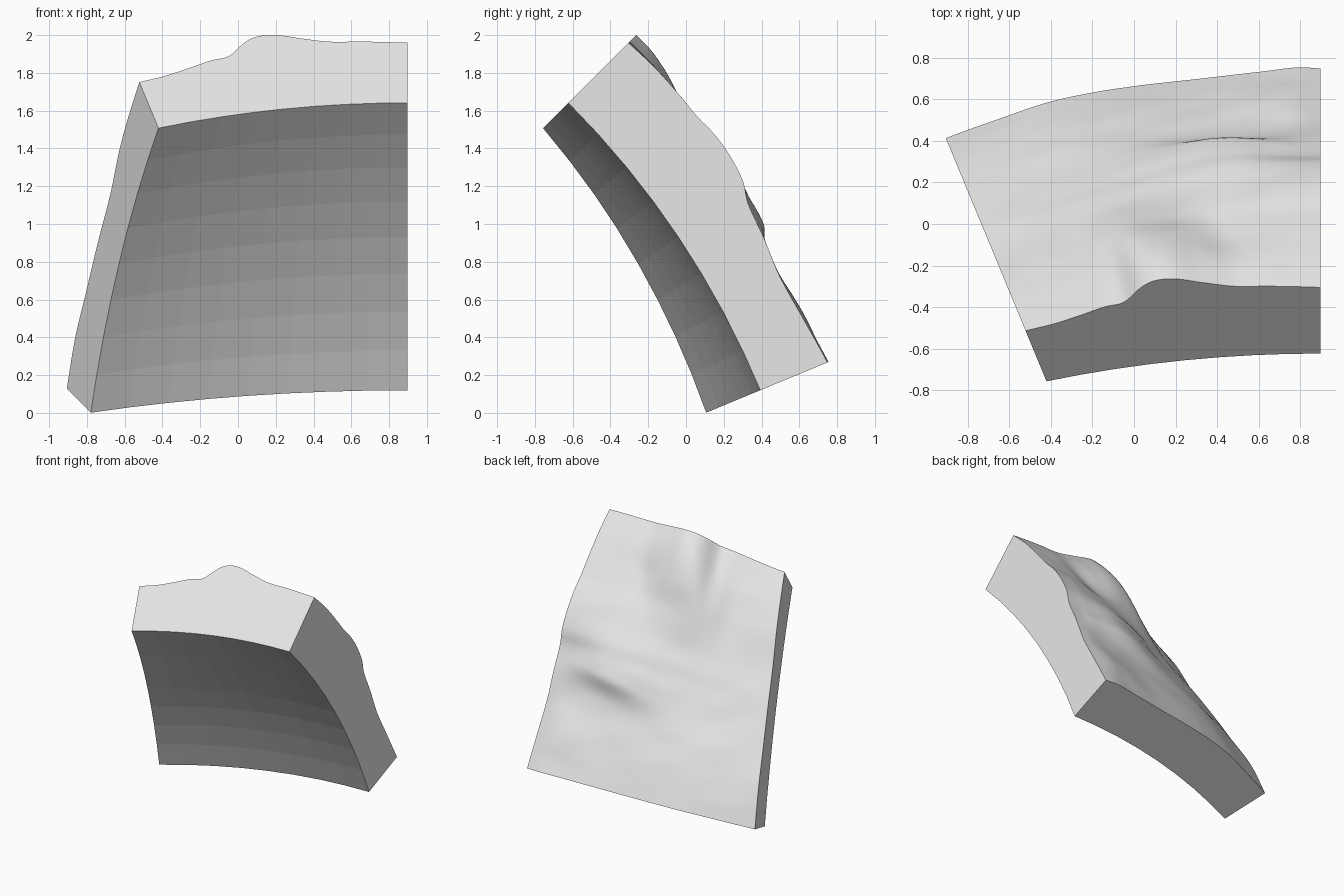
import bpy, bmesh, math
from mathutils import Vector, noise

if "Cube" in bpy.data.objects:
    bpy.data.objects.remove(bpy.data.objects["Cube"])

CENTRE = Vector((0.897, -3.94, -1.675))   # centre of the sphere the tile is cut from
INNER_R = 4.69
SPAN = math.radians(22.5)
N_OUT, N_IN = 96, 8

# Edge profiles: (degrees along edge, outer radius)
TOP = [(0, 5.049), (2.1, 5.057), (4.2, 5.083), (6.2, 5.115), (7.65, 5.128), (9.1, 5.21),
       (10, 5.243), (11, 5.251), (12, 5.241), (13.6, 5.206), (16, 5.165), (18.5, 5.155), (22.5, 5.14)]
BOTTOM = [(0, 5.045), (3.3, 5.055), (6.4, 5.071), (9.4, 5.069), (11.4, 5.063),
          (15.3, 5.055), (18.9, 5.066), (21.2, 5.082), (22.5, 5.075)]
LEFT = [(0, 5.049), (4.8, 5.032), (8.3, 4.992), (11.7, 4.998), (15.4, 5.011), (18.8, 5.041), (22.5, 5.045)]
RIGHT = [(0, 5.14), (2.1, 5.15), (4.4, 5.15), (6, 5.15), (7.3, 5.162), (8.7, 5.162), (10.6, 5.14),
         (11.9, 5.096), (14, 5.072), (16.6, 5.043), (19.5, 5.052), (22.5, 5.075)]

# Hills and hollows: s deg, t deg, height, width s, width up, width down
BUMPS = [(16.3, 13.4, 0.072, 2.6, 2.4, 0.8),
         (12.5, 12.3, 0.025, 2.0, 1.8, 0.9),
         (8.0, 5.0, 0.030, 1.3, 2.2, 2.2),
         (5.5, 6.0, -0.012, 1.0, 2.0, 2.0),
         (15.5, 4.5, -0.025, 1.3, 1.5, 1.5),
         (19.5, 18.5, 0.014, 2.0, 1.5, 1.5),
         (9.0, 16.0, 0.012, 3.0, 1.5, 1.0)]


def curve(pts, x):
    """Smooth interpolation through a profile."""
    def slope(i):
        a, b = pts[max(i - 1, 0)], pts[min(i + 1, len(pts) - 1)]
        return (b[1] - a[1]) / (b[0] - a[0])
    i = 0
    while i < len(pts) - 2 and x > pts[i + 1][0]:
        i += 1
    (x0, y0), (x1, y1) = pts[i], pts[i + 1]
    h = x1 - x0
    u = (x - x0) / h
    return ((2*u**3 - 3*u*u + 1) * y0 + (u**3 - 2*u*u + u) * h * slope(i)
            + (3*u*u - 2*u**3) * y1 + (u**3 - u*u) * h * slope(i + 1))


def offset(pts, u):
    """Profile minus the straight line between its ends."""
    return curve(pts, u * 22.5) - (pts[0][1] * (1 - u) + pts[-1][1] * u)


def fade(t, a, b):
    u = min(max((t - a) / (b - a), 0), 1)
    return 1 - u * u * (3 - 2 * u)


def terrain_radius(s, t):
    top = TOP[0][1] * (1 - s) + TOP[-1][1] * s
    low = BOTTOM[0][1] * (1 - s) + BOTTOM[-1][1] * s
    r = top * (1 - t) + low * t
    r += offset(TOP, s) * fade(t, 0.03, 0.45) + offset(BOTTOM, s) * fade(1 - t, 0, 0.6)
    r += offset(LEFT, t) * (1 - s) + offset(RIGHT, t) * s
    # relief vanishes at the borders
    rim = min(1, 12 * s * (1 - s)) * min(1, 12 * t * (1 - t))
    for bs, bt, h, ws, up, down in BUMPS:
        ds, dt = s * 22.5 - bs, t * 22.5 - bt - 0.12 * (bs - s * 22.5)
        wt = up if dt < 0 else down
        r += rim * h * math.exp(-0.5 * ((ds / ws) ** 2 + (dt / wt) ** 2))
    r += rim * 0.008 * noise.noise(Vector((s * 5, t * 11 - s * 2, 0.3)))
    return r


def point(s, t, r):
    """s runs left to right, t runs top to bottom."""
    d = Vector((math.tan(-SPAN * (1 - s)), 1, math.tan(2 * SPAN - SPAN * t)))
    return CENTRE + d.normalized() * r


bm = bmesh.new()


def grid(n, radius, smooth, flip):
    v = [[bm.verts.new(point(i / n, j / n, radius(i / n, j / n))) for i in range(n + 1)]
         for j in range(n + 1)]
    for j in range(n):
        for i in range(n):
            q = [v[j][i], v[j + 1][i], v[j + 1][i + 1], v[j][i + 1]]
            f = bm.faces.new(q if flip else q[::-1])
            f.smooth = smooth
    return v


def borders(v):
    return [v[0], [row[-1] for row in v], v[-1][::-1], [row[0] for row in v][::-1]]


# Terrain surface and faceted underside
outer = grid(N_OUT, terrain_radius, True, False)
inner = grid(N_IN, lambda s, t: INNER_R, False, True)

# Flat cut sides, split into strips between the two surfaces
k = N_OUT // N_IN
for o, n in zip(borders(outer), borders(inner)):
    for i in range(N_IN):
        bm.faces.new(o[i * k:(i + 1) * k + 1] + [n[i + 1], n[i]])
bmesh.ops.recalc_face_normals(bm, faces=bm.faces)

mesh = bpy.data.meshes.new("terrain_tile")
bm.to_mesh(mesh)
bm.free()
grey = bpy.data.materials.new("light_grey")
grey.diffuse_color = (0.8, 0.8, 0.8, 1)
grey.use_nodes = True
grey.node_tree.nodes["Principled BSDF"].inputs["Base Color"].default_value = grey.diffuse_color
mesh.materials.append(grey)
tile = bpy.data.objects.new("terrain_tile", mesh)
bpy.context.collection.objects.link(tile)
